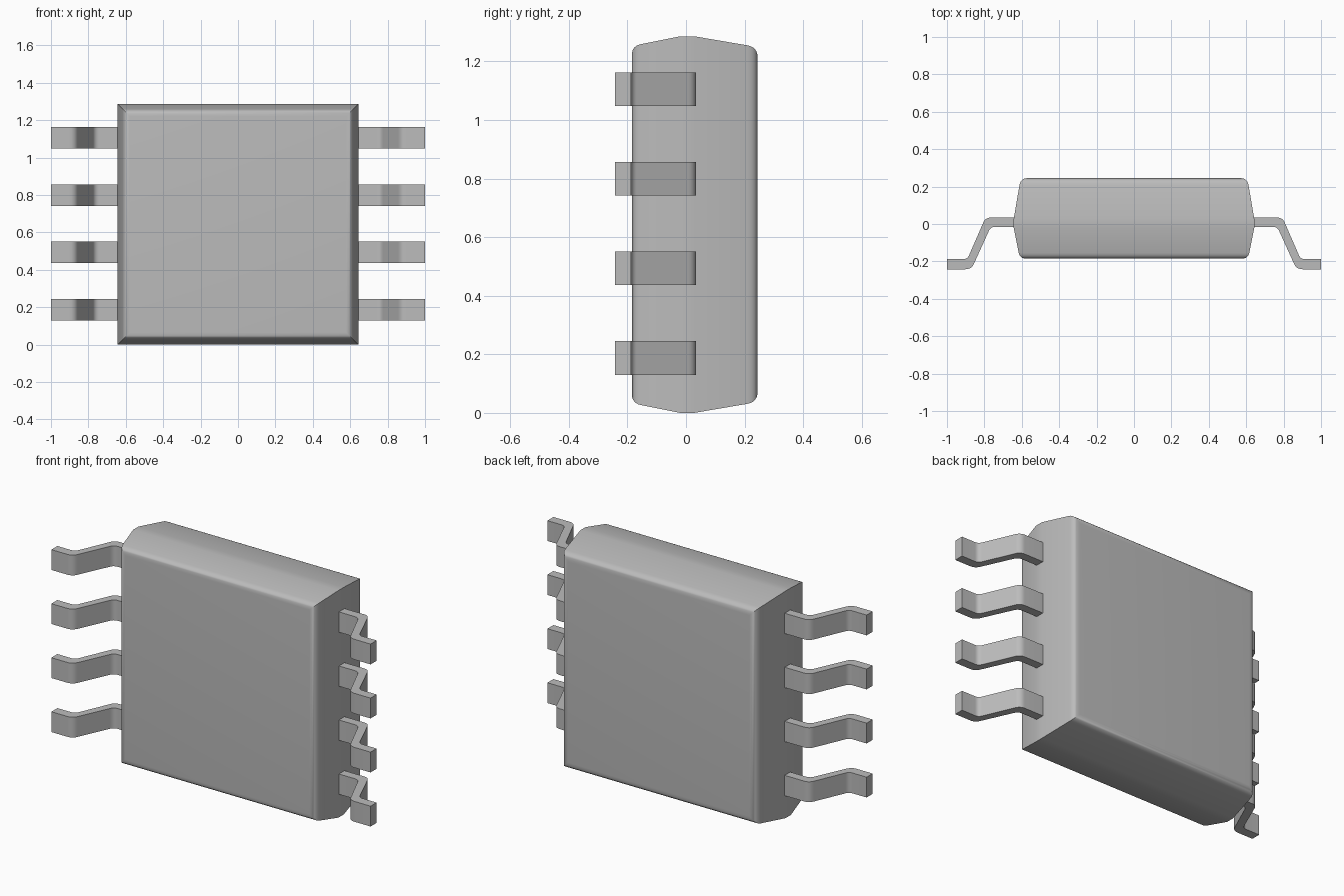
import bpy, bmesh, math
from mathutils import Vector

if "Cube" in bpy.data.objects:
    bpy.data.objects.remove(bpy.data.objects["Cube"], do_unlink=True)

grey = bpy.data.materials.new("plain_grey")
grey.use_nodes = True
COLOUR = (0.5, 0.5, 0.5, 1)
grey.diffuse_color = COLOUR
grey.node_tree.nodes["Principled BSDF"].inputs["Base Color"].default_value = COLOUR


def rounded(points, steps=6):
    """Round each corner (x, y, trim) of a path; trim 0 keeps it sharp."""
    out = []
    for i, (x, y, trim) in enumerate(points):
        corner = Vector((x, y))
        if trim == 0:
            out.append(corner)
            continue
        a = corner + (Vector(points[i - 1][:2]) - corner).normalized() * trim
        b = corner + (Vector(points[i + 1][:2]) - corner).normalized() * trim
        for s in range(steps + 1):
            t = s / steps
            out.append(a * (1 - t) ** 2 + corner * 2 * t * (1 - t) + b * t * t)
    return out


def finish(bm, name):
    bmesh.ops.recalc_face_normals(bm, faces=bm.faces)
    mesh = bpy.data.meshes.new(name)
    bm.to_mesh(mesh)
    bm.free()
    mesh.materials.append(grey)
    obj = bpy.data.objects.new(name, mesh)
    bpy.context.scene.collection.objects.link(obj)
    bpy.ops.object.select_all(action="DESELECT")
    obj.select_set(True)
    bpy.context.view_layer.objects.active = obj
    bpy.ops.object.shade_smooth_by_angle(angle=math.radians(30))
    return obj


# Package body: square rings stacked from front to back, inset along a profile
HALF = 0.643
profile = rounded([(-0.185, 0.25, 0), (-0.185, 0.033, 0.032), (-0.02, 0, 0),
                   (0.028, 0, 0), (0.245, 0.037, 0.037), (0.245, 0.25, 0)])[1:-1]
bm = bmesh.new()
rings = []
for y, inset in profile:
    h = HALF - inset
    rings.append([bm.verts.new((sx * h, y, HALF + sz * h))
                  for sx, sz in ((-1, -1), (1, -1), (1, 1), (-1, 1))])
for r, s in zip(rings, rings[1:]):
    for i in range(4):
        j = (i + 1) % 4
        bm.faces.new((r[i], r[j], s[j], s[i]))
bm.faces.new(rings[0])
bm.faces.new(rings[-1])
finish(bm, "package_body")

# Bent pins: outline seen from above, extruded in height and mirrored
outline = rounded([(0.63, 0.035, 0), (0.794, 0.035, 0.03), (0.891, -0.188, 0.022),
                   (1, -0.188, 0), (1, -0.242, 0), (0.869, -0.242, 0.032),
                   (0.766, -0.015, 0.024), (0.63, -0.015, 0)])
PIN_HEIGHT = 0.115
for n in range(4):
    bm = bmesh.new()
    base = 0.13 + n * 0.306
    face = bm.faces.new([bm.verts.new((x, y, base)) for x, y in outline])
    top = bmesh.ops.extrude_face_region(bm, geom=[face], use_keep_orig=True)
    bmesh.ops.translate(bm, vec=(0, 0, PIN_HEIGHT),
                        verts=[v for v in top["geom"] if isinstance(v, bmesh.types.BMVert)])
    pin = finish(bm, f"pin_pair_{n + 1}")
    pin.modifiers.new("mirror", "MIRROR").use_mirror_merge = False
